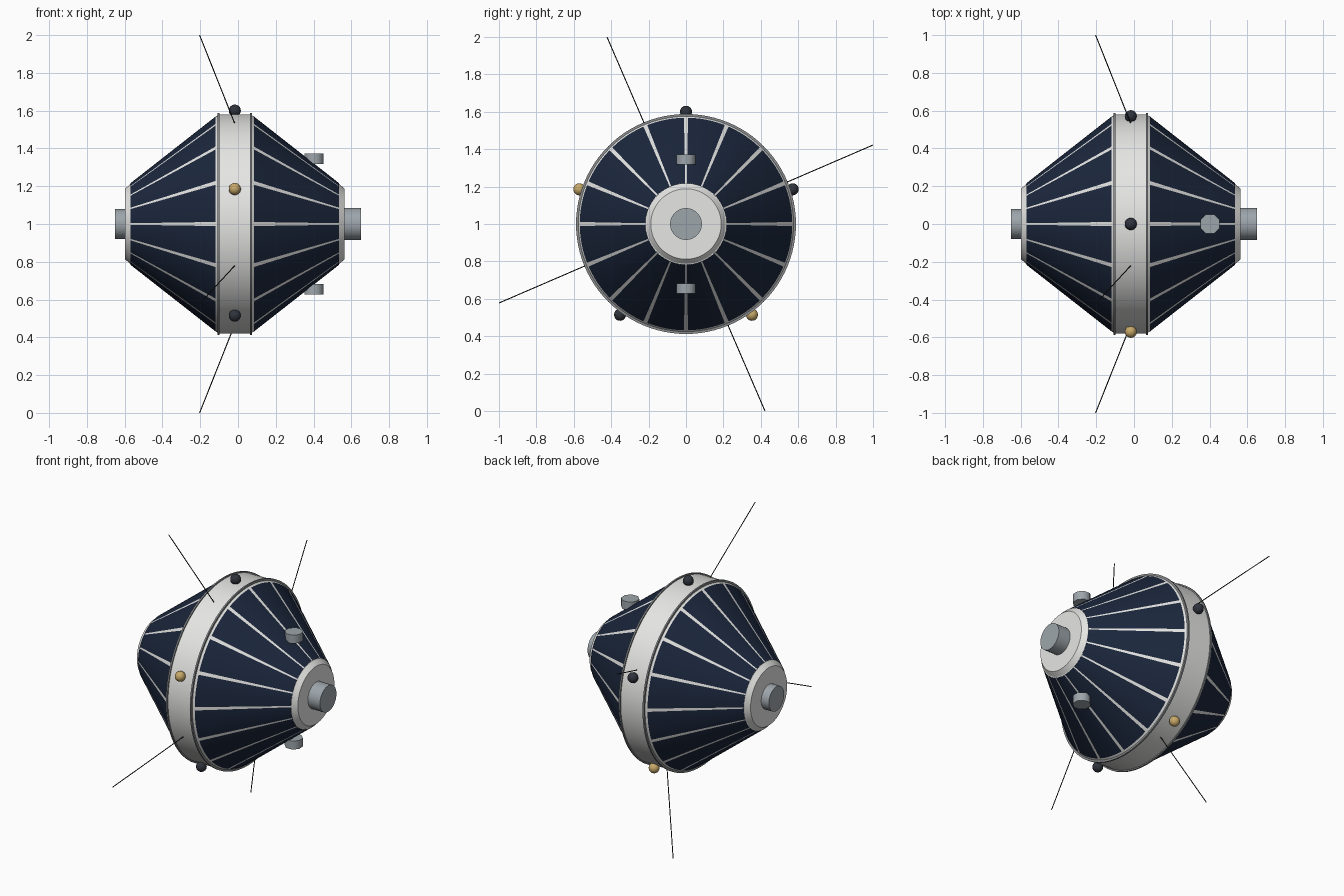
import bpy, bmesh
from math import cos, sin, pi, radians
from mathutils import Vector

if "Cube" in bpy.data.objects:
    bpy.data.objects.remove(bpy.data.objects["Cube"])

CX, CZ = -0.017, 1.0      # belt centre and height of the spin axis (along x)


def mat(name, r, g, b):
    m = bpy.data.materials.new(name)
    m.diffuse_color = (r, g, b, 1)
    m.use_nodes = True
    m.node_tree.nodes["Principled BSDF"].inputs["Base Color"].default_value = m.diffuse_color
    return m


white = mat("off_white", 0.79, 0.79, 0.78)
navy = mat("solar_navy", 0.011, 0.020, 0.046)
rim_grey = mat("rim_grey", 0.25, 0.26, 0.27)
steel = mat("blue_steel", 0.34, 0.38, 0.41)
black = mat("charcoal", 0.028, 0.033, 0.045)
gold = mat("gold", 0.57, 0.39, 0.14)
rod = mat("antenna_black", 0.025, 0.027, 0.03)


def finish(name, bm, mats, angle=30):
    bmesh.ops.recalc_face_normals(bm, faces=bm.faces[:])
    for f in bm.faces:
        f.smooth = True
    me = bpy.data.meshes.new(name)
    bm.to_mesh(me)
    bm.free()
    for m in mats:
        me.materials.append(m)
    me.set_sharp_from_angle(angle=radians(angle))
    ob = bpy.data.objects.new(name, me)
    bpy.context.collection.objects.link(ob)
    return ob


def radial(a, r, x):
    """Point at angle a (from +y towards +z) and radius r about the spin axis."""
    return Vector((x, r * cos(a), CZ + r * sin(a)))


def revolve(name, profile, angles, mats, rule=None, closed=False):
    """Spin an (x, r) profile about the axis; rule(band, sector) picks a material."""
    bm = bmesh.new()
    rings = [[bm.verts.new(radial(a, r, x)) for a in angles] for x, r in profile]
    n, m = len(angles), len(rings)
    for i in range(m if closed else m - 1):
        p, q = rings[i], rings[(i + 1) % m]
        for j in range(n):
            f = bm.faces.new((p[j], p[(j + 1) % n], q[(j + 1) % n], q[j]))
            f.material_index = rule(i, j) if rule else 0
    if not closed:
        bm.faces.new(rings[0])
        bm.faces.new(rings[-1])
    return finish(name, bm, mats, 20)


def cylinder(name, p, q, radius, sides, material):
    bm = bmesh.new()
    d = q - p
    bmesh.ops.create_cone(bm, cap_ends=True, segments=sides, radius1=radius,
                          radius2=radius, depth=d.length)
    ob = finish(name, bm, [material], 50)
    ob.rotation_mode = 'QUATERNION'
    ob.rotation_quaternion = d.to_track_quat('Z', 'Y')
    ob.location = (p + q) / 2
    return ob


even = [2 * pi * i / 96 for i in range(96)]

# sector angles: a narrow gap strip, then a panel in six steps, 16 times
GAP, STEPS = radians(1.1), 6
sectors = []
for k in range(16):
    a = k * pi / 8
    sectors.append(a - GAP)
    sectors += [a + GAP + (pi / 8 - 2 * GAP) * s / STEPS for s in range(STEPS)]

# centre belt
revolve("belt", [(CX - 0.085, 0.58), (CX + 0.085, 0.58)], even, [white])

for side, s in (("right", 1), ("left", -1)):
    def X(d):
        return CX + s * d

    # cone with solar panels, separated by white strips
    revolve(side + "_solar_cone",
            [(X(0.083), 0.580), (X(0.103), 0.568), (X(0.551), 0.217)],
            sectors, [white, navy],
            lambda i, j: 1 if i == 1 and j % (STEPS + 1) else 0)
    # belt rim
    revolve(side + "_rim",
            [(X(0.081), 0.57), (X(0.081), 0.588), (X(0.091), 0.588), (X(0.091), 0.57)],
            even, [rim_grey], closed=True)
    # chamfered end cap
    revolve(side + "_end_cap",
            [(X(0.55), 0.218), (X(0.552), 0.212), (X(0.58), 0.188)], even, [white])

# end cylinders
for name, x0, x1, r in (("right_nozzle", 0.55, 0.65, 0.085),
                        ("left_nozzle", -0.59, -0.652, 0.079)):
    cylinder(name, Vector((x0, 0, CZ)), Vector((x1, 0, CZ)), r, 48, steel)

# octagonal thrusters above and below the right cone, flats facing the axes
for name, s in (("top_thruster", 1), ("bottom_thruster", -1)):
    bm = bmesh.new()
    bmesh.ops.create_cone(bm, cap_ends=True, segments=8, radius1=0.055,
                          radius2=0.055, depth=0.055)
    ob = finish(name, bm, [steel], 50)
    ob.location = (0.402, 0, CZ + s * 0.345)
    ob.rotation_euler.z = radians(22.5)

# sensor balls round the belt
for i, (deg, material) in enumerate(((90, black), (18, black), (162, gold),
                                     (234, black), (306, gold))):
    bm = bmesh.new()
    bmesh.ops.create_uvsphere(bm, u_segments=24, v_segments=16, radius=0.032)
    ob = finish(f"sensor_ball_{i + 1}", bm, [material], 60)
    ob.location = radial(radians(deg), 0.6, CX)

# four swept-back whip antennas
for k in range(4):
    a = radians(22.5 + 90 * k)
    cylinder(f"antenna_{k + 1}", radial(a, 0.57, CX + 0.002),
             radial(a + radians(0.4), 1.085, -0.203), 0.0028, 8, rod)
